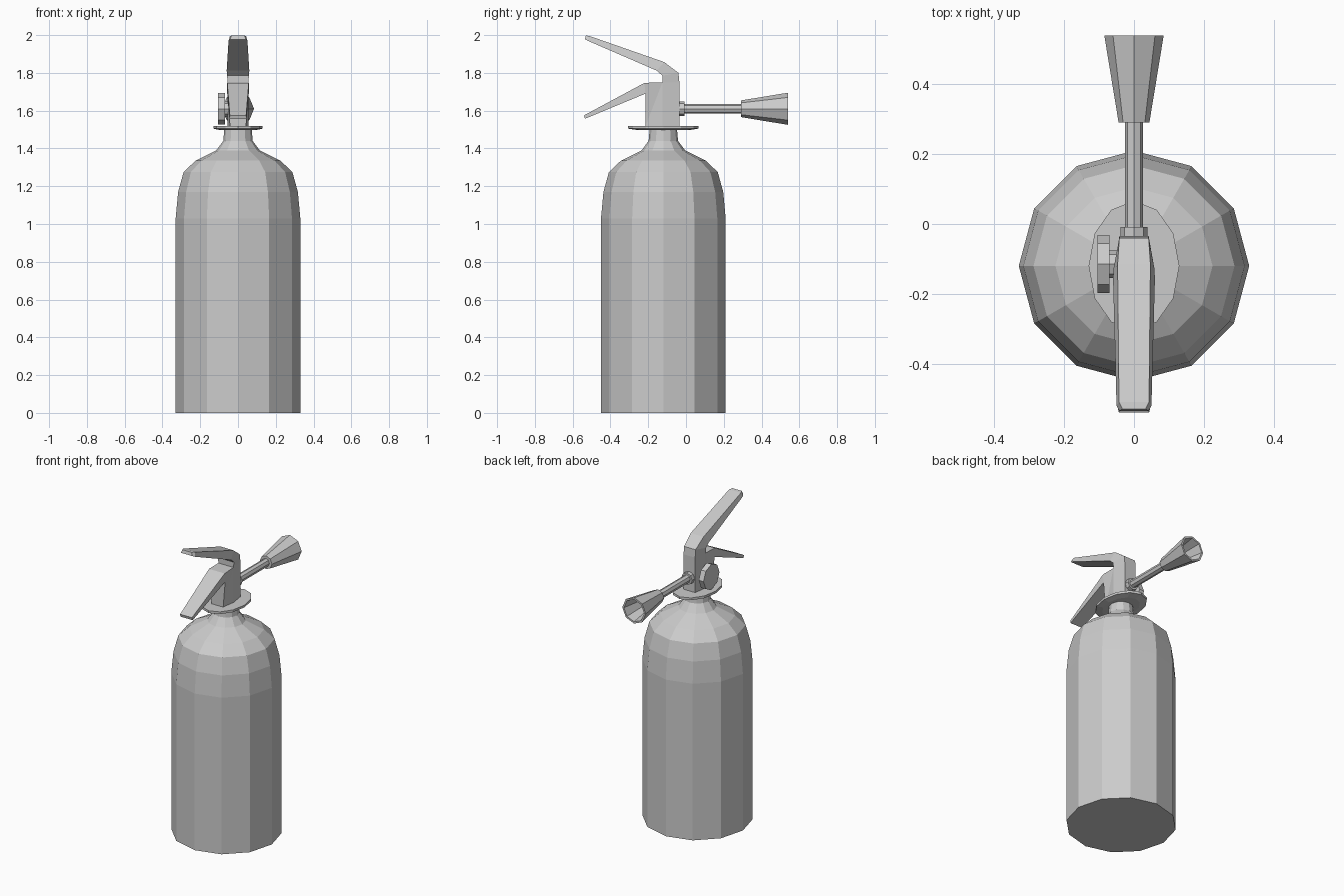
import bpy, bmesh, math
from mathutils import Matrix, Vector

if "Cube" in bpy.data.objects:
    bpy.data.objects.remove(bpy.data.objects["Cube"])


def finish(name, bm):
    bmesh.ops.recalc_face_normals(bm, faces=bm.faces[:])
    me = bpy.data.meshes.new(name)
    bm.to_mesh(me)
    bm.free()
    ob = bpy.data.objects.new(name, me)
    bpy.context.collection.objects.link(ob)
    return ob


def skin(name, rings):
    """Join equal-sized rings of points with quads and cap both ends."""
    bm = bmesh.new()
    loops = [[bm.verts.new(p) for p in ring] for ring in rings]
    n = len(loops[0])
    for a, b in zip(loops, loops[1:]):
        for i in range(n):
            j = (i + 1) % n
            bm.faces.new((a[i], a[j], b[j], b[i]))
    bm.faces.new(loops[0])
    bm.faces.new(loops[-1])
    return finish(name, bm)


def lathe(name, profile, sides, origin, axis='Z', stretch=1.0):
    """Turn (radius, distance) points around an axis through origin."""
    rot = {'Z': Matrix.Identity(3),
           'Y': Matrix.Rotation(-math.pi / 2, 3, 'X'),
           'X': Matrix.Rotation(math.pi / 2, 3, 'Y')}[axis]
    rings = []
    for r, d in profile:
        rings.append([Vector(origin) + rot @ Vector((
            r * math.cos(2 * math.pi * i / sides),
            r * stretch * math.sin(2 * math.pi * i / sides), d))
            for i in range(sides)])
    return skin(name, rings)


def lever(name, sections):
    """Each section: outer (y, z), inner (y, z), outer and inner half width."""
    return skin(name, [[(-wo, *o), (wo, *o), (wi, *i), (-wi, *i)]
                       for o, i, wo, wi in sections])


# Tank with rounded shoulder and neck
lathe("tank", [(.33, 0), (.33, 1.03), (.317, 1.17), (.288, 1.275), (.225, 1.335),
               (.115, 1.39), (.078, 1.44), (.072, 1.505)], 12, (0, -.12, 0))

# Oval collar plate between tank and valve
lathe("collar_plate", [(.095, 1.497), (.13, 1.505), (.13, 1.52)], 12,
      (0, -.12, 0), stretch=1.43)

# Valve column bending into the upper lever
lever("upper_lever", [
    ((-.035, 1.515), (-.125, 1.515), .042, .055),
    ((-.035, 1.75), (-.125, 1.75), .042, .055),
    ((-.04, 1.80), (-.125, 1.785), .042, .058),
    ((-.115, 1.857), (-.155, 1.812), .047, .06),
    ((-.51, 1.995), (-.52, 1.97), .043, .05),
    ((-.53, 1.998), (-.535, 1.978), .033, .042)])

# Front half of the column with the carrying handle
lever("lower_handle", [
    ((-.54, 1.575), (-.535, 1.557), .043, .045),
    ((-.22, 1.747), (-.215, 1.69), .057, .057),
    ((-.125, 1.75), (-.215, 1.515), .055, .042),
    ((-.125, 1.515), (-.17, 1.515), .055, .048)])

# Gauge on the left side of the valve
lathe("gauge", [(.083, -.105), (.083, -.07)], 8, (0, -.115, 1.61), 'X')
lathe("gauge_stem", [(.04, -.075), (.04, -.04)], 8, (0, -.115, 1.61), 'X')

# Discharge fitting, pipe and hollow horn
lathe("pipe_fitting", [(.039, -.05), (.039, -.008)], 8, (0, 0, 1.61), 'Y')
lathe("pipe", [(.026, -.02), (.026, .30)], 8, (0, 0, 1.61), 'Y')
lathe("horn", [(.044, .29), (.085, .54), (.073, .54), (.034, .31)], 8,
      (0, 0, 1.61), 'Y')
